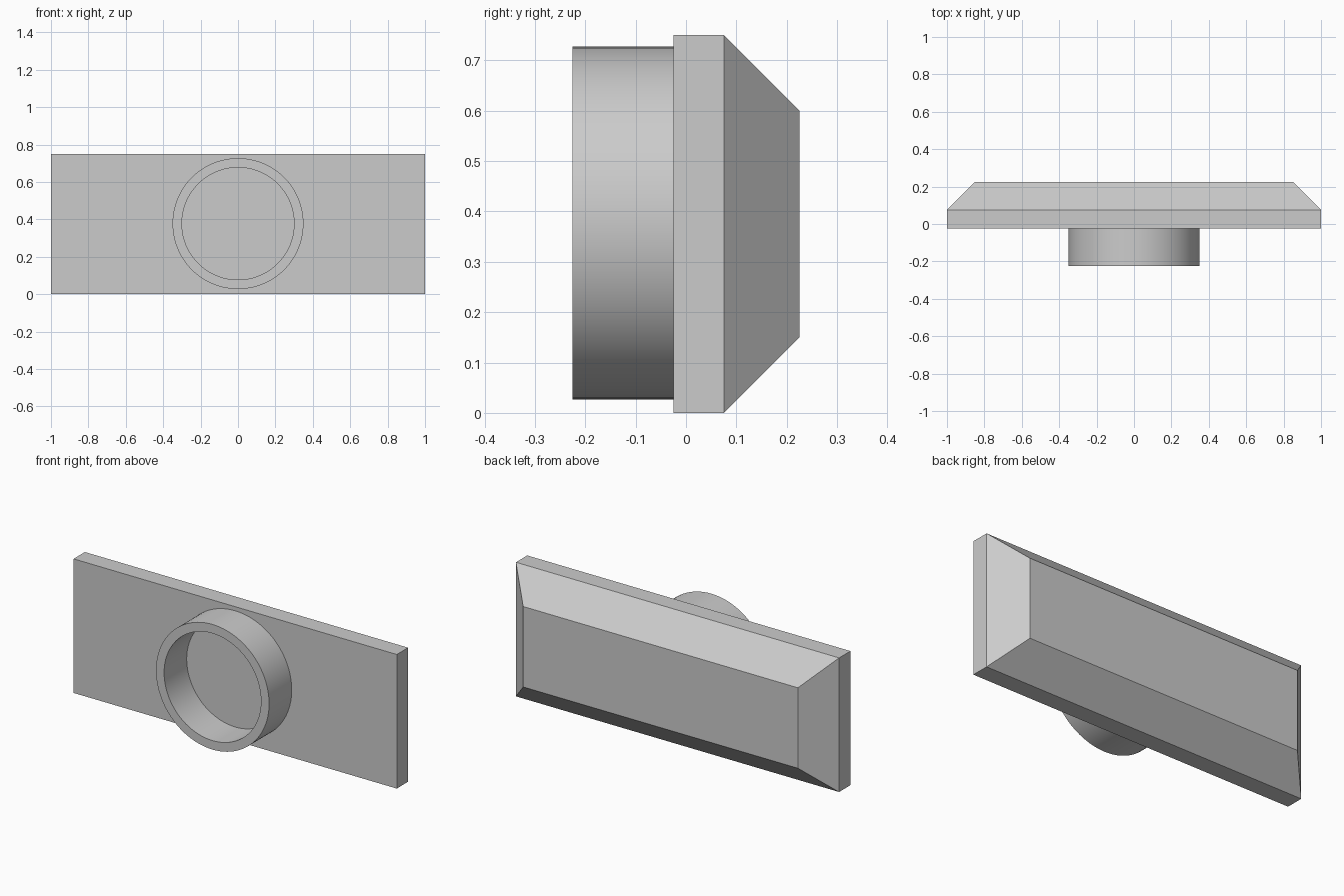
import bpy, bmesh
from math import cos, sin, tau, radians

cube = bpy.data.objects.get("Cube")
if cube:
    bpy.data.objects.remove(cube, do_unlink=True)

grey = bpy.data.materials.new("plain grey")
grey.use_nodes = True
colour = (0.6, 0.6, 0.6, 1)
grey.diffuse_color = colour
grey.node_tree.nodes["Principled BSDF"].inputs["Base Color"].default_value = colour

MID_Z = 0.375


def loft(name, loops, closed=False):
    """Bridge equal-length loops; cap the ends unless closed on itself."""
    bm = bmesh.new()
    rings = [[bm.verts.new(p) for p in loop] for loop in loops]
    n = len(rings[0])
    pairs = list(zip(rings, rings[1:]))
    if closed:
        pairs.append((rings[-1], rings[0]))
    else:
        bm.faces.new(rings[0])
        bm.faces.new(rings[-1])
    for a, b in pairs:
        for i in range(n):
            j = (i + 1) % n
            bm.faces.new((a[i], a[j], b[j], b[i]))
    bmesh.ops.recalc_face_normals(bm, faces=bm.faces)
    mesh = bpy.data.meshes.new(name)
    bm.to_mesh(mesh)
    bm.free()
    mesh.materials.append(grey)
    obj = bpy.data.objects.new(name, mesh)
    bpy.context.collection.objects.link(obj)
    return obj


def rectangle(half_x, half_z, y):
    return [(sx * half_x, y, MID_Z + sz * half_z)
            for sx, sz in ((-1, -1), (1, -1), (1, 1), (-1, 1))]


def circle(radius, y, sides=96):
    return [(radius * cos(tau * i / sides), y, MID_Z + 0.002 + radius * sin(tau * i / sides))
            for i in range(sides)]


# Rectangular plate with a wide chamfer around its back
loft("chamfered_plate", [rectangle(1, 0.375, -0.025),
                         rectangle(1, 0.375, 0.075),
                         rectangle(0.85, 0.225, 0.225)])

# Open round collar on the front
collar = loft("round_collar", [circle(0.35, -0.025), circle(0.35, -0.225),
                               circle(0.30, -0.225), circle(0.30, -0.025)], closed=True)
bpy.context.view_layer.objects.active = collar
collar.select_set(True)
bpy.ops.object.shade_smooth_by_angle(angle=radians(30))
